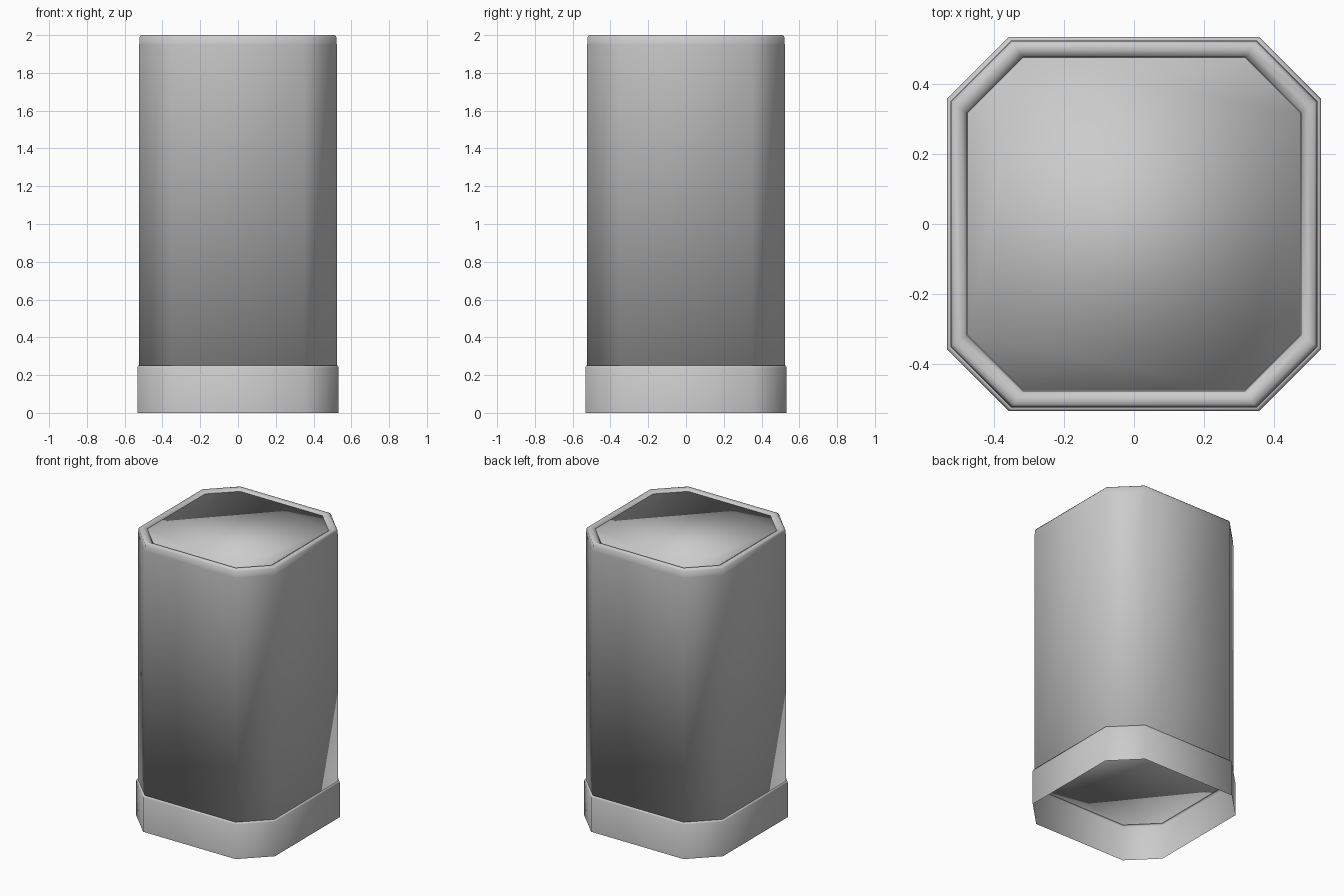
import bpy
import bmesh

# Remove the default cube
cube = bpy.data.objects.get("Cube")
if cube:
    bpy.data.objects.remove(cube, do_unlink=True)

# Single grey finish
grey = bpy.data.materials.new("plain_grey")
grey.use_nodes = True
grey.diffuse_color = (0.6, 0.6, 0.6, 1)
grey.node_tree.nodes["Principled BSDF"].inputs["Base Color"].default_value = (0.6, 0.6, 0.6, 1)


def ring(bm, half, z):
    """Square ring with chamfered corners, counter-clockwise from above."""
    c = half * 0.667
    pts = [(half, -c), (half, c), (c, half), (-c, half),
           (-half, c), (-half, -c), (-c, -half), (c, -half)]
    return [bm.verts.new((x, y, z)) for x, y in pts]


def loft(name, profile, cap_bottom=False, cap_top=False):
    """Join chamfered rings listed as (half width, height)."""
    bm = bmesh.new()
    rings = [ring(bm, half, z) for half, z in profile]
    for low, high in zip(rings, rings[1:]):
        for i in range(len(low)):
            j = (i + 1) % len(low)
            bm.faces.new((low[i], low[j], high[j], high[i]))
    if cap_bottom:
        bm.faces.new(rings[0][::-1])
    if cap_top:
        bm.faces.new(rings[-1])
    for f in bm.faces:
        f.smooth = True
    mesh = bpy.data.meshes.new(name)
    bm.to_mesh(mesh)
    bm.free()
    mesh.materials.append(grey)
    obj = bpy.data.objects.new(name, mesh)
    bpy.context.collection.objects.link(obj)
    return obj


# Thin open skirt around the foot, with a small lip up to the body
loft("base_skirt", [(0.533, 0), (0.533, 0.24), (0.529, 0.25), (0.522, 0.25)])

# Tall body, closed underneath
loft("body", [(0.523, 0.25), (0.523, 1.95)], cap_bottom=True)

# Rounded rim that turns inward around the lid
loft("top_rim", [(0.523, 1.95), (0.521, 1.99), (0.513, 2.0),
                 (0.495, 2.0), (0.475, 1.988), (0.475, 1.95)])

# Lid set just inside the rim
loft("lid", [(0.474, 1.95), (0.474, 1.988)], cap_top=True)
